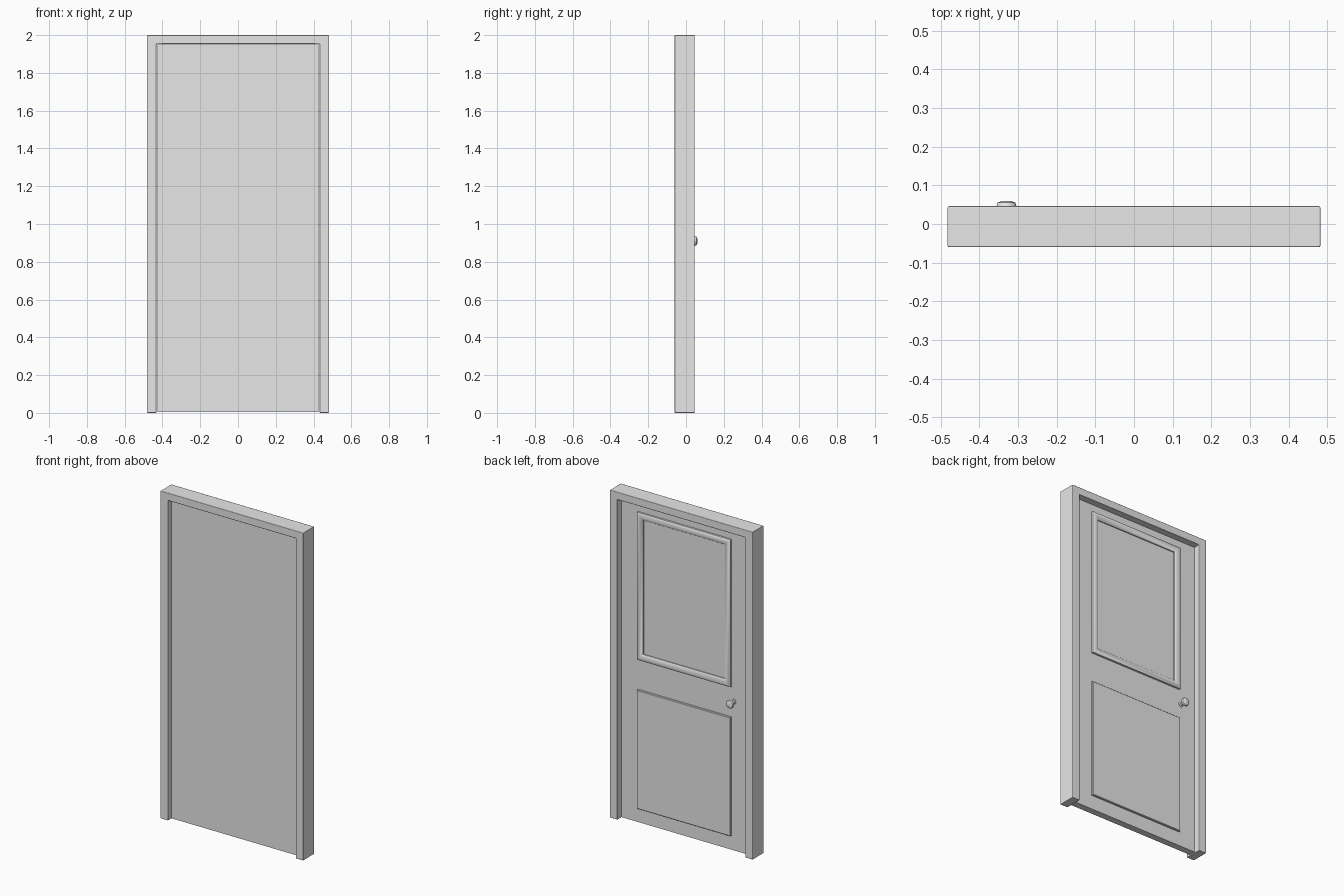
import bpy, bmesh, math

cube = bpy.data.objects.get("Cube")
if cube:
    bpy.data.objects.remove(cube, do_unlink=True)

# Single plain paint colour
paint = bpy.data.materials.new("light_grey_paint")
paint.use_nodes = True
GREY = (0.8, 0.8, 0.8, 1)
paint.diffuse_color = GREY
paint.node_tree.nodes["Principled BSDF"].inputs["Base Color"].default_value = GREY

FRONT, BACK = -0.06, 0.046             # depth of the frame
DOOR_FRONT, DOOR_BACK = -0.03, 0.011   # depth of the door slab
HALF_W, HEIGHT = 0.4825, 2.0
OPEN_W, OPEN_H = 0.431, 1.953


def finish(name, bm, bevel=0):
    """Turn a bmesh into a named object, with an optional softened edge."""
    bmesh.ops.recalc_face_normals(bm, faces=bm.faces)
    mesh = bpy.data.meshes.new(name)
    bm.to_mesh(mesh)
    bm.free()
    mesh.materials.append(paint)
    obj = bpy.data.objects.new(name, mesh)
    bpy.context.collection.objects.link(obj)
    if bevel:
        mod = obj.modifiers.new("soft_edges", "BEVEL")
        mod.width = bevel
        mod.segments = 2
        mod.harden_normals = True
    bpy.ops.object.select_all(action="DESELECT")
    obj.select_set(True)
    bpy.context.view_layer.objects.active = obj
    bpy.ops.object.shade_smooth_by_angle(angle=math.radians(35))
    return obj


def prism(name, outline, y0, y1, bevel=0):
    """Extrude an x-z outline from y0 to y1."""
    bm = bmesh.new()
    face = bm.faces.new([bm.verts.new((x, y0, z)) for x, z in outline])
    grown = bmesh.ops.extrude_face_region(bm, geom=[face])["geom"]
    verts = [v for v in grown if isinstance(v, bmesh.types.BMVert)]
    bmesh.ops.translate(bm, verts=verts, vec=(0, y1 - y0, 0))
    return finish(name, bm, bevel)


def stepped_panel(name, half_w, z0, z1, profile):
    """Rectangular rings, each given as (inset, height above door), then a cap."""
    bm = bmesh.new()
    rings = []
    for inset, rise in profile:
        w, lo, hi = half_w - inset, z0 + inset, z1 - inset
        corners = [(-w, lo), (w, lo), (w, hi), (-w, hi)]
        rings.append([bm.verts.new((x, DOOR_BACK + rise, z)) for x, z in corners])
    for a, b in zip(rings, rings[1:]):
        for i in range(4):
            j = (i + 1) % 4
            bm.faces.new((a[i], a[j], b[j], b[i]))
    bm.faces.new(rings[-1])
    return finish(name, bm)


def lathe(name, centre, profile, sides=16):
    """Revolve (radius, y) points around an axis along y."""
    bm = bmesh.new()
    cx, cz = centre
    rings = []
    for r, y in profile:
        angles = [2 * math.pi * i / sides for i in range(sides)]
        rings.append([bm.verts.new((cx + r * math.cos(a), y, cz + r * math.sin(a)))
                      for a in angles])
    for a, b in zip(rings, rings[1:]):
        for i in range(sides):
            j = (i + 1) % sides
            bm.faces.new((a[i], a[j], b[j], b[i]))
    bm.faces.new(rings[0])
    bm.faces.new(rings[-1])
    return finish(name, bm)


# Frame: two jambs and a header in one arch
right_half = [(OPEN_W, OPEN_H), (OPEN_W, 0), (HALF_W, 0), (HALF_W, HEIGHT)]
left_half = [(-x, z) for x, z in reversed(right_half)]
prism("door_frame", right_half + left_half, FRONT, BACK, bevel=0.004)

# Door slab
w, lo, hi = OPEN_W - 0.004, 0.004, OPEN_H - 0.004
prism("door_slab", [(-w, lo), (w, lo), (w, hi), (-w, hi)], DOOR_FRONT, DOOR_BACK)

# Upper panel: rounded moulding around a flat pane
stepped_panel("upper_panel_moulding", 0.316, 1.0, 1.9,
              [(0, 0), (0, 0.012), (0.008, 0.017), (0.02, 0.018),
               (0.032, 0.014), (0.04, 0.008), (0.04, 0.002)])

# Lower panel: plain raised board
stepped_panel("lower_panel", 0.316, 0.09, 0.815,
              [(0, 0), (0, 0.01), (0.003, 0.013)])

# Knob on the back face
lathe("door_knob", (-0.33, 0.91),
      [(0.017, DOOR_BACK), (0.017, 0.015), (0.011, 0.018), (0.011, 0.034),
       (0.02, 0.038), (0.026, 0.046), (0.023, 0.055), (0.012, 0.06)])
